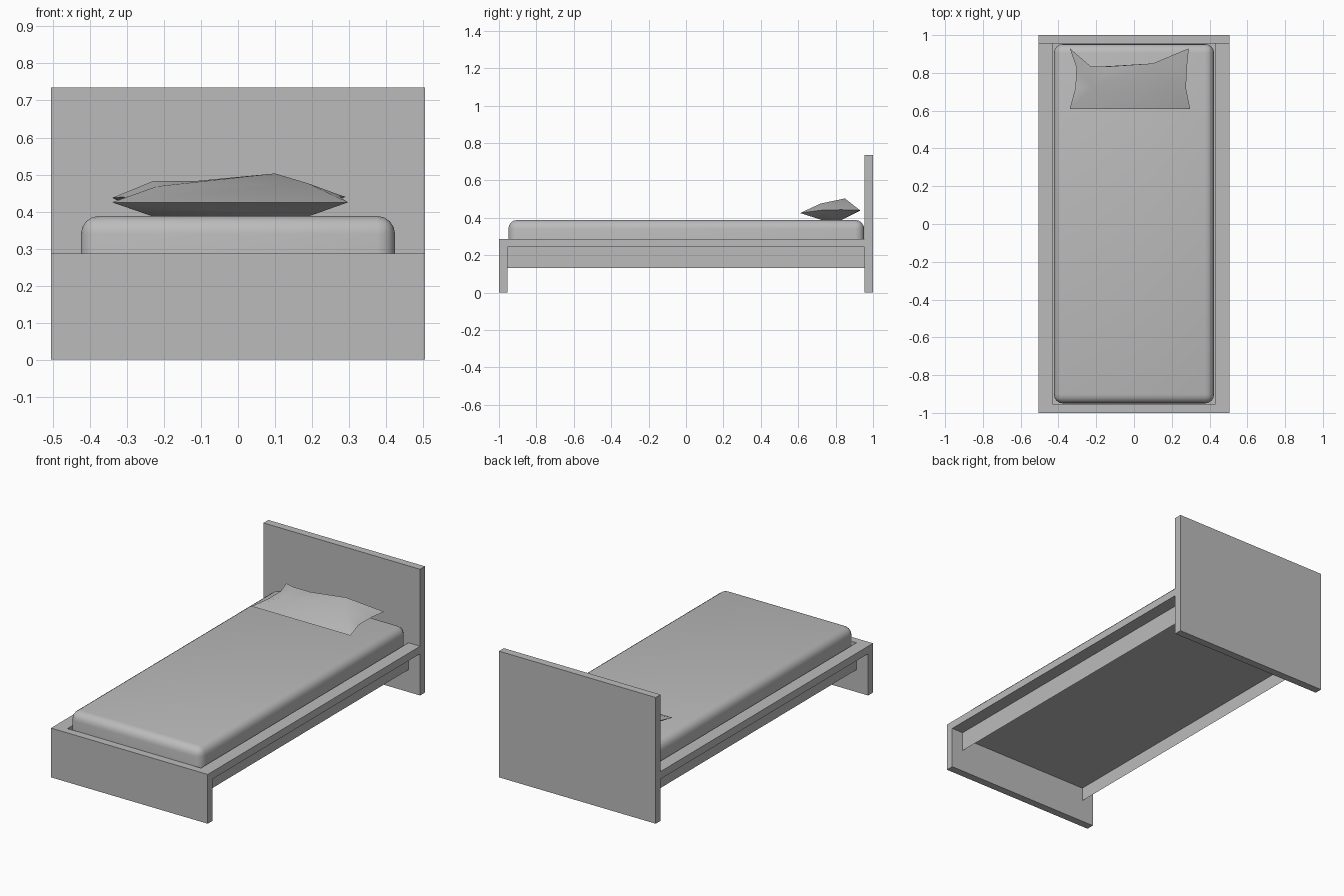
import bpy, bmesh

if "Cube" in bpy.data.objects:
    bpy.data.objects.remove(bpy.data.objects["Cube"])

grey = bpy.data.materials.new("plain_grey")
grey.diffuse_color = (0.5, 0.5, 0.5, 1)
grey.use_nodes = True
grey.node_tree.nodes["Principled BSDF"].inputs["Base Color"].default_value = grey.diffuse_color


def finish(name, bm, smooth=False):
    bmesh.ops.recalc_face_normals(bm, faces=bm.faces)
    mesh = bpy.data.meshes.new(name)
    bm.to_mesh(mesh)
    bm.free()
    mesh.materials.append(grey)
    obj = bpy.data.objects.new(name, mesh)
    bpy.context.collection.objects.link(obj)
    if smooth:
        bpy.ops.object.select_all(action='DESELECT')
        obj.select_set(True)
        bpy.context.view_layer.objects.active = obj
        bpy.ops.object.shade_smooth_by_angle(angle=0.6)
    return obj


def box_mesh(lo, hi):
    bm = bmesh.new()
    bmesh.ops.create_cube(bm, size=1)
    for v in bm.verts:
        v.co = [(a + b) / 2 + c * (b - a) for a, b, c in zip(lo, hi, v.co)]
    return bm


def sheet(name, corners):
    bm = bmesh.new()
    bm.faces.new([bm.verts.new(c) for c in corners])
    return finish(name, bm)


# End boards
finish("headboard", box_mesh((-.505, .955, 0), (.505, 1, .735)))
finish("footboard", box_mesh((-.505, -1, 0), (.505, -.955, .287)))

# Side rails with a thin apron under each inner edge
for side, s in (("left", -1), ("right", 1)):
    x0, x1 = sorted((s * .43, s * .505))
    finish(side + "_rail", box_mesh((x0, -.955, .243), (x1, .955, .287)))
    x = s * .43
    sheet(side + "_apron", [(x, -.955, .13), (x, .955, .13),
                            (x, .955, .243), (x, -.955, .243)])

# Base panel that carries the mattress
sheet("base_panel", [(-.43, -.955, .21), (-.43, .955, .21),
                     (.43, .955, .21), (.43, -.955, .21)])

# Mattress, rounded on the top and upright edges
bm = box_mesh((-.424, -.95, .212), (.424, .953, .388))
edges = [e for e in bm.edges if max(v.co.z for v in e.verts) > .3]
bmesh.ops.bevel(bm, geom=edges, offset=.048, segments=4, profile=.5,
                affect='EDGES')
finish("mattress", bm, smooth=True)

# Pillow: seam points, top points and bottom points joined by flat facets
points = {
    "FL": (-.34, .61, .425), "FR": (.297, .61, .425),
    "R1": (.275, .72, .44), "R2": (.28, .83, .443), "BR": (.29, .93, .44),
    "B1": (.10, .85, .503), "B2": (-.12, .835, .482), "B3": (-.23, .835, .482),
    "BL": (-.34, .93, .437), "L2": (-.305, .83, .44), "L1": (-.31, .72, .435),
    "T1": (-.22, .72, .468), "T2": (.19, .72, .476),
    "D1": (-.23, .73, .387), "D2": (.19, .73, .387),
    "D3": (.19, .83, .387), "D4": (-.23, .83, .387),
}
facets = """FL FR T2 T1,FR R1 T2,R1 R2 T2,R2 B1 T2,R2 BR B1,T1 T2 B1,T1 B1 B2,
T1 B2 B3,T1 B3 L2,B3 BL L2,T1 L2 L1,T1 L1 FL,FL D1 D2 FR,FR D2 R1,R1 D2 D3,
R1 D3 R2,R2 D3 BR,BR D3 B1,B1 D3 D4,B1 D4 B2,B2 D4 B3,B3 D4 BL,BL D4 L2,
L2 D4 L1,L1 D4 D1,L1 D1 FL,D1 D4 D3 D2"""
bm = bmesh.new()
verts = {k: bm.verts.new(p) for k, p in points.items()}
for f in facets.split(","):
    bm.faces.new([verts[k] for k in f.split()])
finish("pillow", bm, smooth=True)
